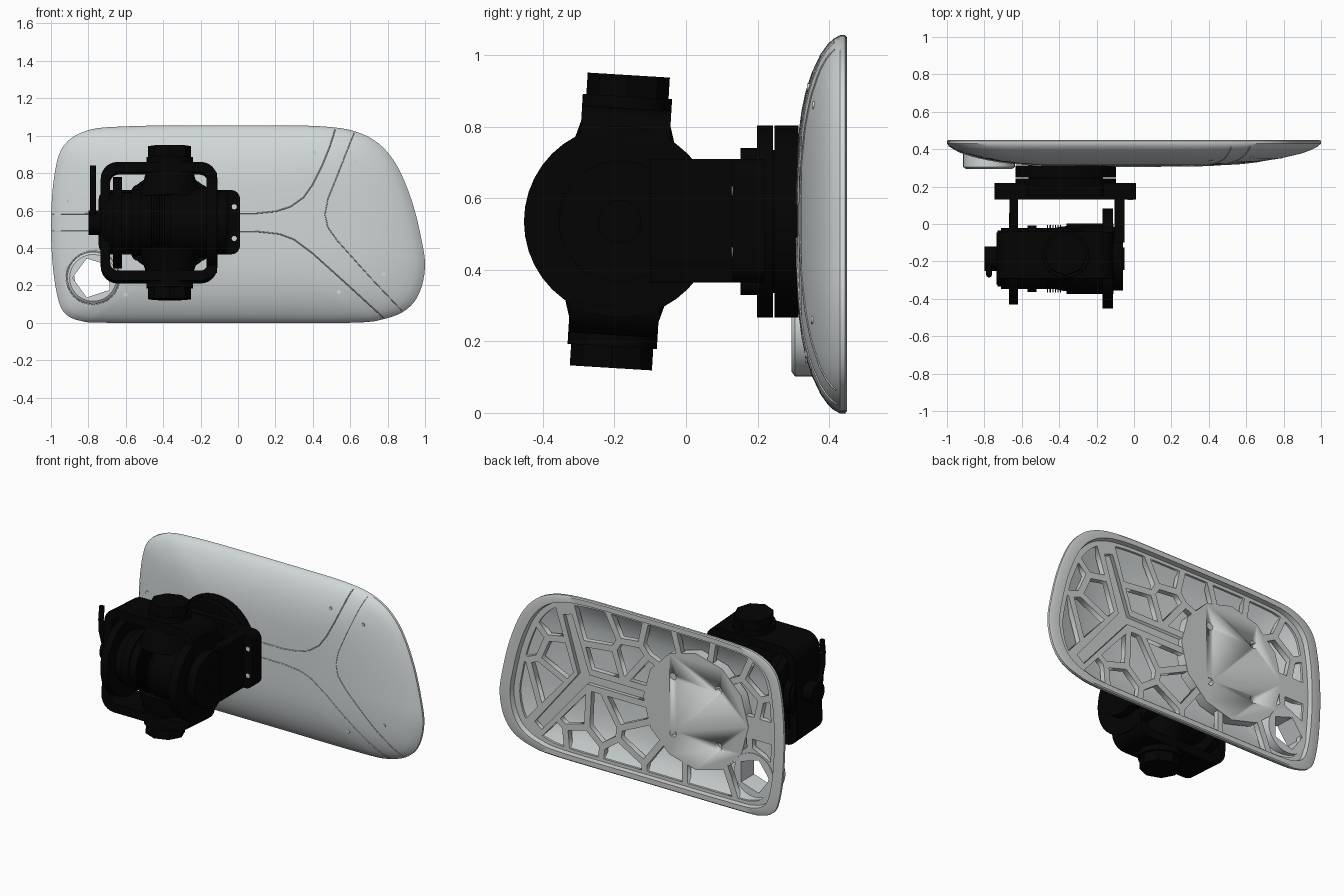
import bpy, bmesh, math
from mathutils import Matrix, Vector

if "Cube" in bpy.data.objects:
    bpy.data.objects.remove(bpy.data.objects["Cube"], do_unlink=True)

def material(name, c):
    m = bpy.data.materials.new(name)
    m.use_nodes = True
    m.diffuse_color = (*c, 1)
    m.node_tree.nodes["Principled BSDF"].inputs["Base Color"].default_value = (*c, 1)
    return m

LIGHT = material("light grey", (0.64, 0.68, 0.69))
GREY = material("mid grey", (0.60, 0.61, 0.61))
BLACK = material("black", (0.001, 0.001, 0.001))

def activate(ob):
    bpy.ops.object.select_all(action='DESELECT')
    ob.select_set(True)
    bpy.context.view_layer.objects.active = ob

def finish(name, bm, mats, matrix=None):
    bmesh.ops.recalc_face_normals(bm, faces=bm.faces)
    if matrix:
        bm.transform(matrix)
    me = bpy.data.meshes.new(name)
    bm.to_mesh(me)
    bm.free()
    ob = bpy.data.objects.new(name, me)
    bpy.context.collection.objects.link(ob)
    for m in mats:
        me.materials.append(m)
    activate(ob)
    bpy.ops.object.shade_smooth_by_angle(angle=math.radians(35))
    return ob

def cyl(name, axis, c, r, length, mat=BLACK, segs=40, r2=None, matrix=None):
    rot = {'x': Matrix.Rotation(math.pi / 2, 4, 'Y'), 'y': Matrix.Rotation(-math.pi / 2, 4, 'X'),
           'z': Matrix.Identity(4)}[axis]
    bm = bmesh.new()
    bmesh.ops.create_cone(bm, cap_ends=True, segments=segs, radius1=r, radius2=r if r2 is None else r2,
                          depth=length, matrix=Matrix.Translation(c) @ rot)
    return finish(name, bm, [mat], matrix)

def xcyl(name, x0, x1, r, y=-0.185):
    return cyl(name, 'x', ((x0 + x1) / 2, y, 0.535), r, x1 - x0)

def drill(ob, c, r, length, mat, segs=40):
    cutter = cyl("hole_cutter", 'y', c, r, length, mat, segs)
    cutter.hide_render = True
    mod = ob.modifiers.new("hole", 'BOOLEAN')
    mod.operation, mod.solver, mod.object = 'DIFFERENCE', 'EXACT', cutter
    activate(ob)
    bpy.ops.object.modifier_apply(modifier="hole")
    bpy.data.objects.remove(cutter, do_unlink=True)

def box(name, lo, hi, bevel):
    lo, hi = Vector(lo), Vector(hi)
    bm = bmesh.new()
    bmesh.ops.create_cube(bm, size=1, matrix=Matrix.Translation((lo + hi) / 2) @ Matrix.Diagonal((*(hi - lo), 1)))
    # round the corners that run along y
    edges = [e for e in bm.edges if abs(e.verts[0].co.y - e.verts[1].co.y) > 1e-4]
    bmesh.ops.bevel(bm, geom=edges, offset=bevel, segments=4, affect='EDGES', profile=0.5)
    return finish(name, bm, [BLACK])

def loft(name, rings, mats, wrap=False, matrix=None, rule=None):
    bm = bmesh.new()
    vs = [[bm.verts.new(p) for p in ring] for ring in rings]
    n = len(rings[0])
    pairs = list(zip(vs, vs[1:])) + ([(vs[-1], vs[0])] if wrap else [])
    for k, (a, b) in enumerate(pairs):
        for i in range(n):
            f = bm.faces.new((a[i], a[(i + 1) % n], b[(i + 1) % n], b[i]))
            if rule:
                f.material_index = rule(k)
    if not wrap:
        bm.faces.new(vs[0])
        bm.faces.new(vs[-1])
    return finish(name, bm, mats, matrix)

def add_curve(name, cu, mat):
    ob = bpy.data.objects.new(name, cu)
    bpy.context.collection.objects.link(ob)
    cu.materials.append(mat)
    activate(ob)
    bpy.ops.object.convert(target='MESH')
    return bpy.context.view_layer.objects.active

def tube(name, pts, radius, mat, res):
    cu = bpy.data.curves.new(name, 'CURVE')
    cu.dimensions, cu.bevel_depth, cu.bevel_resolution, cu.use_fill_caps = '3D', radius, res, True
    sp = cu.splines.new('POLY')
    sp.points.add(len(pts) - 1)
    for q, p in zip(sp.points, pts):
        q.co = (*p, 1)
    add_curve(name, cu, mat)

# Sole outline in x and z, smoothed into a closed loop
ctrl = [(-0.3, 1.055), (-0.6, 1.05), (-0.8, 1.03), (-0.93, 0.95), (-0.98, 0.8), (-1, 0.55), (-0.99, 0.3),
        (-0.96, 0.12), (-0.92, 0.045), (-0.84, 0.01), (-0.7, 0), (-0.05, 0), (0.6, 0), (0.78, 0.02),
        (0.9, 0.07), (0.97, 0.16), (1, 0.3), (0.98, 0.45), (0.93, 0.65), (0.85, 0.84), (0.75, 0.96),
        (0.62, 1.025), (0.45, 1.05), (0.2, 1.055)]
P = [Vector(p) for p in ctrl]
outline = []
for i in range(len(P)):
    a, b, c, d = P[i - 1], P[i], P[(i + 1) % len(P)], P[(i + 2) % len(P)]
    for t in (0, 0.25, 0.5, 0.75):
        outline.append(0.5 * (2 * b + (c - a) * t + (2 * a - 5 * b + 4 * c - d) * t * t
                              + (3 * b - a - 3 * c + d) * t ** 3))
CEN = Vector((-0.08, 0.53))

def scaled(s):
    return [CEN + (p - CEN) * s for p in outline]

# Domed shell: front skin, flat rim with a low inner step, then inner skin
front = [(0.02, 0.31), (0.2, 0.31), (0.4, 0.312), (0.5, 0.316), (0.6, 0.323), (0.7, 0.334), (0.8, 0.351),
         (0.9, 0.376), (0.95, 0.395), (0.98, 0.411), (1, 0.43)]
back = [(1, 0.445), (0.988, 0.45), (0.93, 0.45), (0.922, 0.417), (0.9, 0.412), (0.8, 0.375), (0.6, 0.343),
        (0.4, 0.332), (0.02, 0.328)]
shell = loft("sole_shell", [[(p.x, y, p.y) for p in scaled(s)] for s, y in front + back], [LIGHT, GREY],
             rule=lambda k: 1 if 11 <= k <= 14 else 0)

def skin_y(p):
    t = 0
    for a, b in zip(outline, outline[1:] + outline[:1]):
        n = Vector((b.y - a.y, a.x - b.x))
        t = max(t, n.dot(p - CEN) / n.dot(a - CEN))
    for (s0, y0), (s1, y1) in zip(front, front[1:]):
        if t <= s1:
            return y0 + (y1 - y0) * max(0, t - s0) / (s1 - s0)
    return 0.43

# Opening near the heel corner, lined by a boss with a five-sided bore
HX, HZ = -0.775, 0.24
drill(shell, (HX, 0.38, HZ), 0.125, 0.4, LIGHT)

def circle(r, y, sides=0, n=40):
    out = []
    for i in range(n):
        a = 2 * math.pi * i / n
        k = r
        if sides:
            w = math.pi / sides
            k = r * math.cos(w) / math.cos((a % (2 * w)) - w)
        out.append((HX + k * math.cos(a + math.pi), y, HZ + k * math.sin(a + math.pi)))
    return out

loft("opening_boss", [circle(0.125, 0.295), circle(0.138, 0.305), circle(0.138, 0.425), circle(0.11, 0.425, 5),
                      circle(0.11, 0.295, 5)], [LIGHT], wrap=True)

def clip(poly, p, n):
    out = []
    for a, b in zip(poly, poly[1:] + poly[:1]):
        da, db = (a - p).dot(n), (b - p).dot(n)
        if da >= 0:
            out.append(a)
        if da * db < 0:
            out.append(a.lerp(b, da / (da - db)))
    return out

# Back lattice: cells between ribs, in three fields around a forked channel
NODE = Vector((0.42, 0.535))
fields = [
    ([(0.95, -0.31), (0.75, 0.66)],
     [(0.62, 0.62), (0.8, 0.7), (0.66, 0.84), (0.70, 0.45), (0.86, 0.40)]),
    ([(-0.95, 0.31), (0, 1)],
     [(-0.82, 0.83), (-0.9, 0.66), (-0.6, 0.93), (-0.72, 0.7), (-0.35, 0.97), (-0.1, 0.9), (0.1, 0.74),
      (0.12, 0.95), (0.3, 0.86), (0.28, 0.68), (0, 0.66)]),
    ([(0, -1), (-0.75, -0.66)],
     [(HX, HZ), (-0.88, 0.47), (-0.6, 0.46), (-0.42, 0.1), (-0.15, 0.1), (0.05, 0.25), (0.15, 0.08),
      (0.12, 0.4), (0.3, 0.29), (0.45, 0.12), (0.5, 0.3), (0.65, 0.1)])]
holes = []
for normals, seeds in fields:
    for s in map(Vector, seeds):
        poly = scaled(0.885)
        for n in map(Vector, normals):
            poly = clip(poly, NODE + n.normalized() * 0.07, n)
        for o in map(Vector, seeds):
            if o != s:
                d = (s - o).normalized()
                poly = clip(poly, (s + o) / 2 + d * 0.02, d)
        if len(poly) > 2:
            holes.append(poly)
channel = [(-0.1, 0.565), (0.385, 0.565), (0.51, 0.92), (0.57, 0.90), (0.465, 0.55), (0.77, 0.17),
           (0.72, 0.13), (0.40, 0.505), (-0.1, 0.505)]

def flat_plate(name, loops, y0, y1, mat):
    cu = bpy.data.curves.new(name, 'CURVE')
    cu.dimensions, cu.fill_mode, cu.extrude = '2D', 'BOTH', 0.005
    for loop in loops:
        sp = cu.splines.new('POLY')
        sp.points.add(len(loop) - 1)
        for q, p in zip(sp.points, loop):
            q.co = (p[0], p[1], 0, 1)
        sp.use_cyclic_u = True
    ob = add_curve(name, cu, mat)
    # stand the plate up, keeping its underside inside the dome
    for v in ob.data.vertices:
        x, z, side = v.co
        v.co = (x, y1 if side < 0 else max(y0, skin_y(Vector((x, z))) + 0.008), z)
    ob.data.update()

flat_plate("back_lattice", [scaled(0.926)] + holes + [channel], 0.385, 0.42, GREY)
flat_plate("channel_floor", [channel], 0.382, 0.395, GREY)

# Mounting pad on the back with four bolt holes
AX, AZ = -0.365, 0.535
pad = cyl("back_pad", 'y', (AX, 0.393, AZ), 0.37, 0.06, GREY, segs=12)
for sx in (-1, 1):
    for sz in (-1, 1):
        drill(pad, (AX + sx * 0.16, 0.42, AZ + sz * 0.18), 0.024, 0.06, GREY, 12)

# Thin seams following the domed skin
def seam(name, pts):
    P = [Vector(p) for p in pts]
    fine = [a.lerp(b, k / 20) for a, b in zip(P, P[1:]) for k in range(20)] + [P[-1]]
    tube(name, [(p.x, skin_y(p) - 0.001, p.y) for p in fine], 0.003, GREY, 0)

seam("upper_seam", [(-0.99, 0.582), (0.1, 0.585), (0.2, 0.595), (0.28, 0.62), (0.35, 0.67), (0.4, 0.74),
                    (0.45, 0.84), (0.49, 0.94), (0.52, 1.035)])
seam("lower_seam", [(-0.99, 0.49), (0.1, 0.488), (0.22, 0.475), (0.3, 0.445), (0.4, 0.37), (0.6, 0.19), (0.78, 0.025)])
seam("fork_seam", [(0.62, 1.015), (0.52, 0.76), (0.48, 0.66), (0.465, 0.58), (0.48, 0.51), (0.53, 0.44),
                   (0.7, 0.25), (0.875, 0.065)])
seam("opening_seam", [(x, z) for x, y, z in circle(0.142, 0) + circle(0.142, 0)[:1]])
for x, z in [(0.41, 0.91), (0.63, 0.86), (0.78, 0.26), (0.54, 0.165), (-0.9, 0.65), (-0.6, 0.15)]:
    cyl("screw_spot", 'y', (x, skin_y(Vector((x, z))), z), 0.011, 0.008, LIGHT, segs=12)

# Ankle flanges and yoke
cyl("sole_flange", 'y', (AX, 0.281, AZ), 0.268, 0.066, segs=48)
cyl("flange_core", 'y', (AX, 0.245, AZ), 0.2, 0.03)
cyl("ankle_flange", 'y', (AX, 0.221, AZ), 0.268, 0.045, segs=48)
box("yoke_plate", (-0.745, 0.13, 0.365), (0.012, 0.22, 0.71), 0.05)
box("yoke_boss", (-0.57, 0.153, 0.33), (-0.16, 0.205, 0.74), 0.04)
for z in (0.45, 0.62):
    cyl("yoke_plate_hole", 'y', (-0.02, 0.13, z), 0.014, 0.006, LIGHT, segs=12)
for x0, x1 in ((-0.665, -0.62), (-0.105, -0.05)):
    box("yoke_arm", (x0, -0.1, 0.365), (x1, 0.14, 0.71), 0.005)

# Motor along x
for name, x0, x1, r in [("motor_body", -0.71, -0.07, 0.163), ("motor_left_step", -0.73, -0.69, 0.15),
                        ("left_disc", -0.668, -0.62, 0.245), ("left_ring", -0.57, -0.52, 0.178),
                        ("right_ring", -0.36, -0.11, 0.188), ("right_disc", -0.168, -0.112, 0.268),
                        ("right_cover", -0.112, -0.058, 0.17), ("right_hub", -0.06, -0.05, 0.06),
                        ("side_connector", -0.8, -0.72, 0.065)]:
    xcyl(name, x0, x1, r)
for i in range(6):
    xcyl("cooling_fin", -0.465 + i * 0.014, -0.459 + i * 0.014, 0.18)

# Tilted frame around the motor with trunnions at both ends
piv = Vector((0, -0.185, 0.535))
TILT = Matrix.Translation(piv) @ Matrix.Rotation(math.radians(-3.5), 4, 'X') @ Matrix.Translation(-piv)

def rounded(w, h, r, y):
    pts = []
    for k, (sx, sz) in enumerate([(1, 1), (-1, 1), (-1, -1), (1, -1)]):
        for j in range(7):
            a = math.pi / 2 * (k + j / 6)
            pts.append((-0.422 + sx * (w - r) + r * math.cos(a), y, 0.535 + sz * (h - r) + r * math.sin(a)))
    return pts

Y0, Y1 = -0.31, -0.06
loft("tilt_frame", [rounded(0.312, 0.318, 0.09, Y0), rounded(0.312, 0.318, 0.09, Y1),
                    rounded(0.262, 0.265, 0.045, Y1), rounded(0.262, 0.265, 0.045, Y0)], [BLACK], True, TILT)
for s in (-1, 1):
    def trunnion(name, a, b, r, segs=40, r2=None):
        lo, hi = (r, r2 or r) if s > 0 else (r2 or r, r)
        cyl(name, 'z', (AX, -0.185, 0.535 + s * (a + b) / 2), lo, b - a, segs=segs, r2=hi, matrix=TILT)
    trunnion("trunnion_cone", 0.14, 0.275, 0.165, r2=0.125)
    trunnion("trunnion_base", 0.26, 0.35, 0.125)
    trunnion("trunnion_cap", 0.34, 0.41, 0.115, 8)

# Cable from the side connector
tube("cable", [(-0.775, -0.2, 0.54), (-0.775, -0.24, 0.6), (-0.775, -0.265, 0.68), (-0.775, -0.27, 0.76),
               (-0.775, -0.26, 0.84)], 0.016, BLACK, 3)
